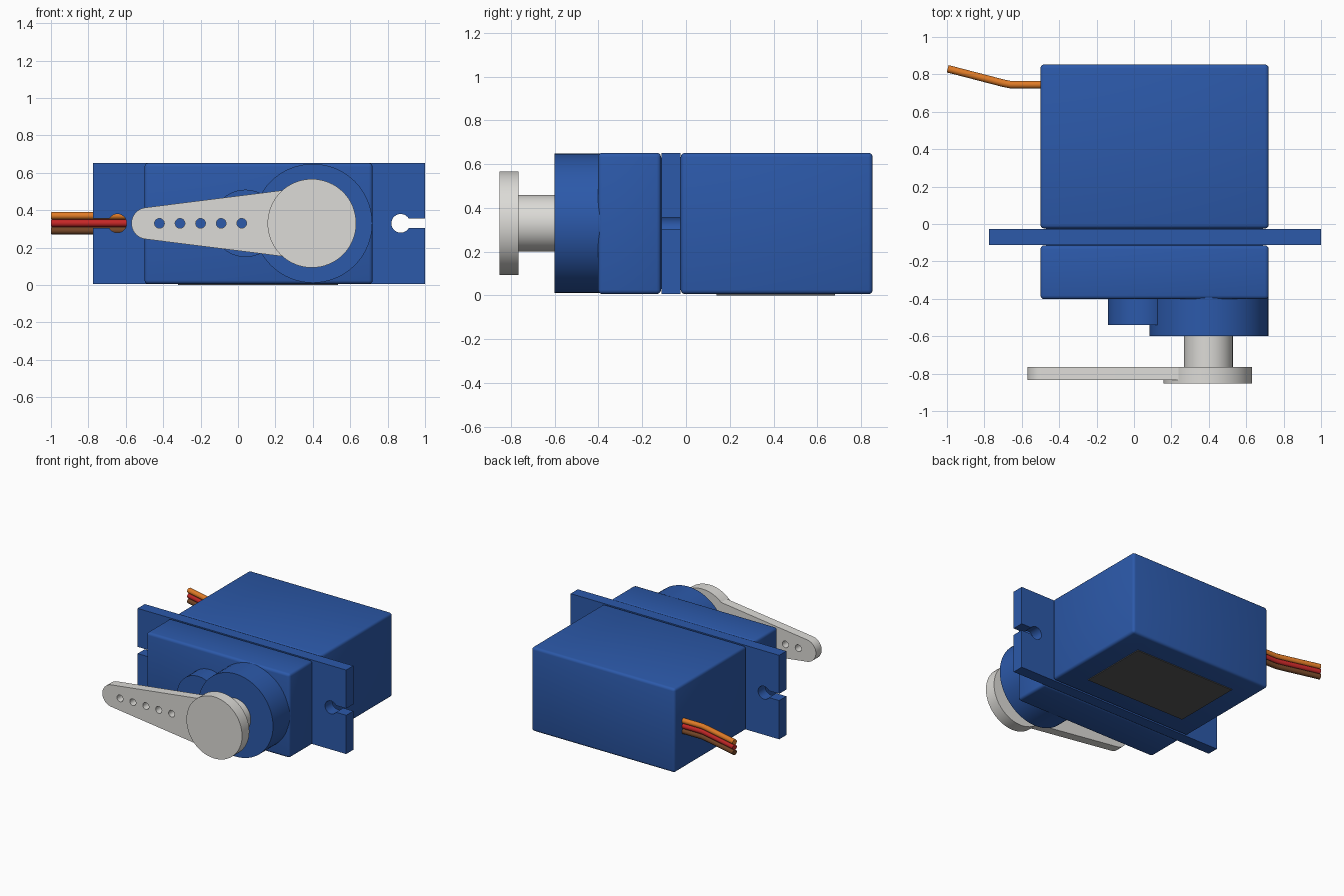
import bpy, bmesh
from math import pi, sin, cos, asin, atan2, radians
from mathutils import Matrix

if "Cube" in bpy.data.objects:
    bpy.data.objects.remove(bpy.data.objects["Cube"])

ZC = 0.33  # height of the common axis


def material(name, rgb):
    m = bpy.data.materials.new(name)
    m.diffuse_color = (*rgb, 1)
    m.use_nodes = True
    m.node_tree.nodes["Principled BSDF"].inputs["Base Color"].default_value = m.diffuse_color
    return m


BLUE = material("blue plastic", (0.025, 0.1, 0.4))
PALE = material("pale plastic", (0.72, 0.71, 0.68))
LABEL = material("label grey", (0.1, 0.1, 0.1))
ORANGE = material("orange", (0.75, 0.2, 0.02))
RED = material("red", (0.55, 0.02, 0.02))
BROWN = material("brown", (0.17, 0.06, 0.02))


def finish(name, bm, mat):
    bmesh.ops.recalc_face_normals(bm, faces=bm.faces)
    me = bpy.data.meshes.new(name)
    bm.to_mesh(me)
    bm.free()
    me.materials.append(mat)
    ob = bpy.data.objects.new(name, me)
    bpy.context.collection.objects.link(ob)
    bpy.ops.object.select_all(action='DESELECT')
    bpy.context.view_layer.objects.active = ob
    ob.select_set(True)
    bpy.ops.object.shade_smooth_by_angle(angle=radians(35))
    return ob


def box(name, x, y, z, mat, bevel=0):
    bm = bmesh.new()
    bmesh.ops.create_cube(bm, size=1)
    for v in bm.verts:
        v.co = [a + (c + 0.5) * (b - a) for c, (a, b) in zip(v.co, (x, y, z))]
    if bevel:
        bmesh.ops.bevel(bm, geom=bm.edges[:], offset=bevel, segments=3,
                        profile=0.5, affect='EDGES')
    return finish(name, bm, mat)


def cylinder(name, x, r, y0, y1, mat):
    bm = bmesh.new()
    m = Matrix.Translation((x, (y0 + y1) / 2, ZC)) @ Matrix.Rotation(pi / 2, 4, 'X')
    bmesh.ops.create_cone(bm, cap_ends=True, segments=64, radius1=r, radius2=r,
                          depth=abs(y1 - y0), matrix=m)
    return finish(name, bm, mat)


def arc(cx, cz, r, a0, a1, n=24):
    return [(cx + r * cos(a0 + (a1 - a0) * i / n), cz + r * sin(a0 + (a1 - a0) * i / n))
            for i in range(n + 1)]


def plate(name, loops, y0, y1, mat):
    """Flat xz outline with optional holes, extruded along y."""
    cu = bpy.data.curves.new(name, 'CURVE')
    cu.dimensions = '2D'
    cu.fill_mode = 'BOTH'
    cu.extrude = abs(y1 - y0) / 2
    for pts in loops:
        s = cu.splines.new('POLY')
        s.points.add(len(pts) - 1)
        for p, (x, z) in zip(s.points, pts):
            p.co = (x, z, 0, 1)
        s.use_cyclic_u = True
    tmp = bpy.data.objects.new(name + "_outline", cu)
    bm = bmesh.new()
    me = bpy.data.meshes.new_from_object(tmp)
    bm.from_mesh(me)
    bpy.data.objects.remove(tmp)
    bpy.data.curves.remove(cu)
    bpy.data.meshes.remove(me)
    bmesh.ops.remove_doubles(bm, verts=bm.verts, dist=1e-5)
    bm.transform(Matrix.Translation((0, (y0 + y1) / 2, 0)) @ Matrix.Rotation(pi / 2, 4, 'X'))
    return finish(name, bm, mat)


# Case halves
box("motor_case", (-0.5, 0.72), (-0.024, 0.853), (0.006, 0.652), BLUE, 0.02)
box("gear_case", (-0.5, 0.72), (-0.402, -0.114), (0.006, 0.652), BLUE, 0.02)

# Case core that joins the halves behind the bevels
box("case_core", (-0.47, 0.69), (-0.2, 0.1), (0.03, 0.63), BLUE)

# Mounting flange with an open keyhole at each end
R, H = 0.05, 0.026
g = asin(H / R)
right = [(1.0, ZC - H)] + arc(0.87, ZC, R, -g, -2 * pi + g) + [(1.0, ZC + H)]
left = [(-0.775, ZC + H)] + arc(-0.645, ZC, R, pi - g, -pi + g) + [(-0.775, ZC - H)]
outline = ([(-0.775, 0.006), (1.0, 0.006)] + right
           + [(1.0, 0.652), (-0.775, 0.652)] + left)
plate("mounting_flange", [outline], -0.113, -0.026, BLUE)

# Round gear housings and output shaft
cylinder("main_gear_housing", 0.4, 0.318, -0.39, -0.6, BLUE)
cylinder("small_gear_housing", 0.04, 0.18, -0.39, -0.54, BLUE)
cylinder("output_shaft", 0.398, 0.13, -0.59, -0.77, PALE)

# Horn: round hub and tapered arm with screw holes
cylinder("horn_hub", 0.395, 0.237, -0.765, -0.853, PALE)
t = pi / 2 + atan2(0.09, 0.73)
arm = arc(-0.485, ZC, 0.085, t, 2 * pi - t) + [(0.25, ZC - 0.178), (0.25, ZC + 0.178)]
holes = [arc(-0.42 + 0.11 * i, ZC, 0.026, 0, 2 * pi * 23 / 24, 23) for i in range(5)]
plate("horn_arm", [arm] + holes, -0.765, -0.835, PALE)

# Label on the underside
box("label", (-0.32, 0.535), (0.14, 0.68), (0.0, 0.01), LABEL)

# Three lead wires
for name, z, mat in (("orange_wire", 0.371, ORANGE), ("red_wire", 0.331, RED),
                     ("brown_wire", 0.291, BROWN)):
    cu = bpy.data.curves.new(name, 'CURVE')
    cu.dimensions = '3D'
    cu.bevel_depth = 0.02
    cu.bevel_resolution = 4
    cu.use_fill_caps = True
    s = cu.splines.new('POLY')
    path = [(-0.47, 0.745), (-0.66, 0.745), (-0.70, 0.753), (-0.996, 0.83)]
    s.points.add(len(path) - 1)
    for p, (x, y) in zip(s.points, path):
        p.co = (x, y, z, 1)
    cu.materials.append(mat)
    bpy.context.collection.objects.link(bpy.data.objects.new(name, cu))
